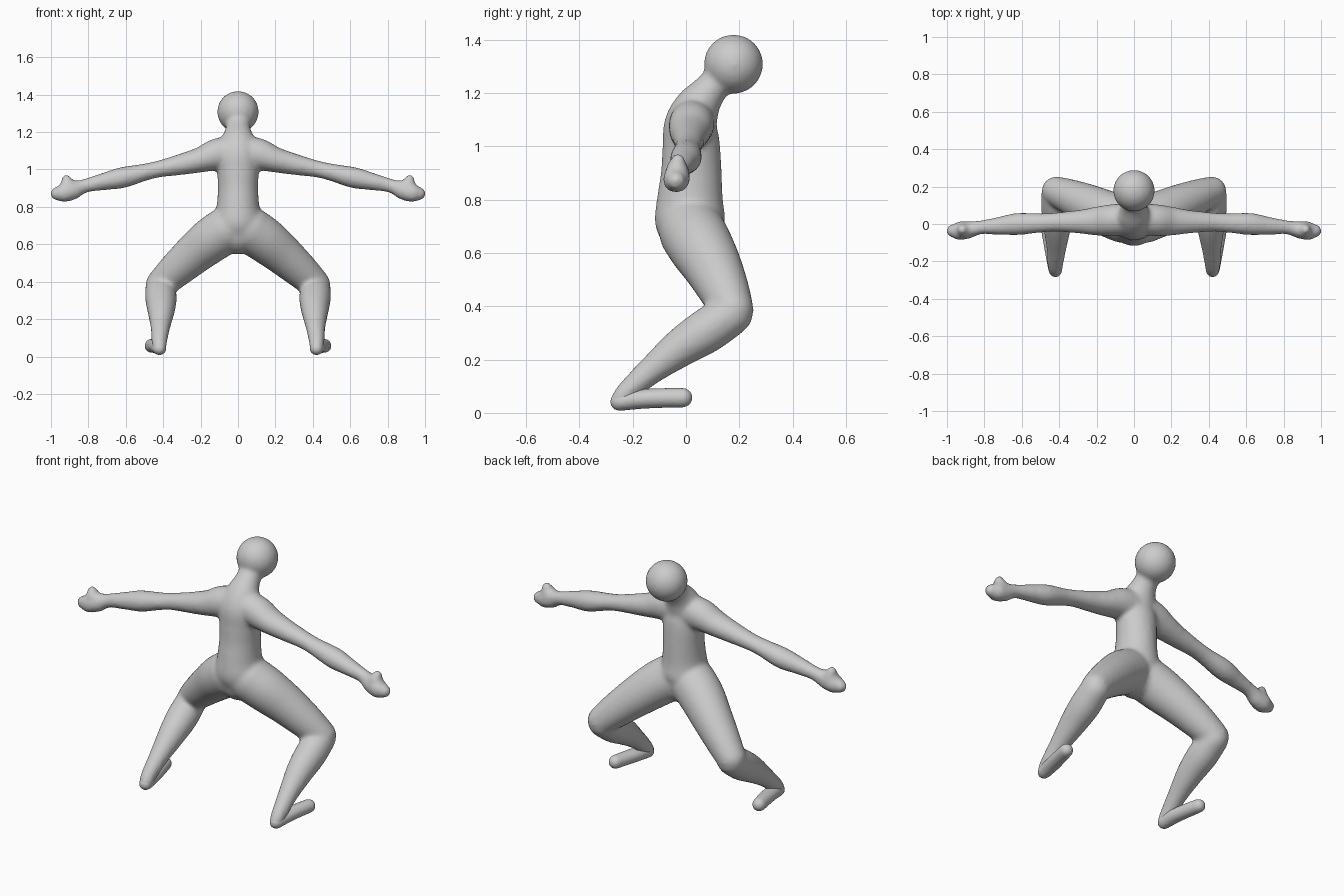
import bpy, bmesh, math
from mathutils import Vector, Matrix

if "Cube" in bpy.data.objects:
    bpy.data.objects.remove(bpy.data.objects["Cube"])

grey = bpy.data.materials.new("clay grey")
grey.use_nodes = True
grey.diffuse_color = (0.6, 0.6, 0.6, 1)
grey.node_tree.nodes["Principled BSDF"].inputs["Base Color"].default_value = (0.6, 0.6, 0.6, 1)

SIDES, STEPS = 28, 5


def ball(bm, centre, r, squash=(1, 1, 1)):
    m = Matrix.Translation(centre) @ Matrix.Diagonal((*squash, 1))
    bmesh.ops.create_uvsphere(bm, u_segments=32, v_segments=20, radius=r, matrix=m)


def smooth_path(rows):
    """Catmull-Rom interpolation of rows (x, y, z, side radius, other radius)."""
    p = [Vector(r) for r in rows]
    p = [2 * p[0] - p[1]] + p + [2 * p[-1] - p[-2]]
    out = []
    for a, b, c, d in zip(p, p[1:], p[2:], p[3:]):
        for i in range(STEPS):
            t = i / STEPS
            out.append(b + (c - a) * (t / 2) + (2 * a - 5 * b + 4 * c - d) * (t * t / 2)
                       + (3 * b - a - 3 * c + d) * (t ** 3 / 2))
    return out + [p[-2]]


def limb(bm, rows, side, mirror=1):
    """Loft elliptical rings along a path and round off both ends."""
    rows = [(r[0] * mirror, *r[1:]) if len(r) == 5 else (r[0] * mirror, *r[1:], r[3]) for r in rows]
    pts = smooth_path(rows)
    pos = [q.to_3d() if len(q) == 3 else Vector(q[:3]) for q in pts]
    rings = []
    for i, q in enumerate(pts):
        t = (pos[min(i + 1, len(pos) - 1)] - pos[max(i - 1, 0)]).normalized()
        u = Vector(side)
        u = (u - t * u.dot(t)).normalized()
        v = t.cross(u)
        rings.append([bm.verts.new(pos[i] + u * q[3] * math.cos(a) + v * q[4] * math.sin(a))
                      for a in (k * math.tau / SIDES for k in range(SIDES))])
    for r0, r1 in zip(rings, rings[1:]):
        for k in range(SIDES):
            n = (k + 1) % SIDES
            bm.faces.new((r0[k], r0[n], r1[n], r1[k]))
    bm.faces.new(rings[0][::-1])
    bm.faces.new(rings[-1])
    for i in (0, -1):
        ball(bm, pos[i], min(pts[i][3], pts[i][4]) * 0.98)


def finish(name, bm, voxel, relax):
    bmesh.ops.recalc_face_normals(bm, faces=bm.faces)
    me = bpy.data.meshes.new(name)
    bm.to_mesh(me)
    bm.free()
    me.materials.append(grey)
    ob = bpy.data.objects.new(name, me)
    bpy.context.collection.objects.link(ob)
    rm = ob.modifiers.new("fuse", 'REMESH')
    rm.mode, rm.voxel_size, rm.use_smooth_shade = 'VOXEL', voxel, True
    sm = ob.modifiers.new("relax", 'SMOOTH')
    sm.factor, sm.iterations = 0.5, relax


body = bmesh.new()

# torso and neck
limb(body, [(0, 0.02, 0.66, 0.13, 0.115), (0, 0.015, 0.72, 0.135, 0.132),
            (0, 0.015, 0.8, 0.115, 0.124), (0, 0.02, 0.9, 0.108, 0.114),
            (0, 0.02, 1.0, 0.112, 0.108), (0, 0.018, 1.08, 0.115, 0.1),
            (0, 0.045, 1.15, 0.095, 0.085), (0, 0.085, 1.205, 0.07, 0.066),
            (0, 0.125, 1.25, 0.065, 0.06), (0, 0.16, 1.29, 0.065, 0.06)], (1, 0, 0))

# head
ball(body, (0, 0.178, 1.308), 0.111)

thigh = [(0.05, 0.02, 0.685, 0.125), (0.14, 0.055, 0.625, 0.122), (0.235, 0.1, 0.548, 0.11),
         (0.335, 0.143, 0.46, 0.095), (0.415, 0.175, 0.385, 0.08)]
shin = [(0.415, 0.172, 0.372, 0.08), (0.412, 0.08, 0.31, 0.084), (0.411, -0.02, 0.245, 0.073),
        (0.415, -0.13, 0.16, 0.053), (0.42, -0.215, 0.085, 0.042), (0.42, -0.247, 0.047, 0.037)]
arm = [(0.04, 0.025, 1.09, 0.085, 0.09), (0.12, 0.02, 1.078, 0.085, 0.085),
       (0.2, 0.015, 1.052, 0.077, 0.068), (0.3, 0.012, 1.028, 0.062, 0.057),
       (0.42, 0.01, 1.003, 0.051, 0.045), (0.5, 0.005, 0.985, 0.051, 0.046),
       (0.62, 0, 0.956, 0.059, 0.056), (0.72, -0.01, 0.935, 0.048, 0.046),
       (0.82, -0.018, 0.912, 0.037, 0.037), (0.88, -0.03, 0.89, 0.046, 0.05),
       (0.935, -0.037, 0.875, 0.05, 0.05), (0.968, -0.037, 0.87, 0.036, 0.036)]
thumb = [(0.9, -0.033, 0.89, 0.046), (0.912, -0.032, 0.925, 0.04), (0.918, -0.03, 0.945, 0.028)]

for s in (1, -1):
    limb(body, thigh, (0, 1, 0), s)
    limb(body, shin, (1, 0, 0), s)
    limb(body, arm, (0, 1, 0), s)
    limb(body, thumb, (0, 1, 0), s)
finish("body", body, 0.011, 8)

# feet
foot = [(0.42, -0.25, 0.042, 0.037, 0.035), (0.43, -0.17, 0.052, 0.042, 0.037),
        (0.448, -0.08, 0.056, 0.04, 0.037), (0.463, -0.012, 0.057, 0.037, 0.037)]
for s, name in ((1, "left_foot"), (-1, "right_foot")):
    bm = bmesh.new()
    limb(bm, foot, (1, 0, 0), s)
    finish(name, bm, 0.007, 4)
